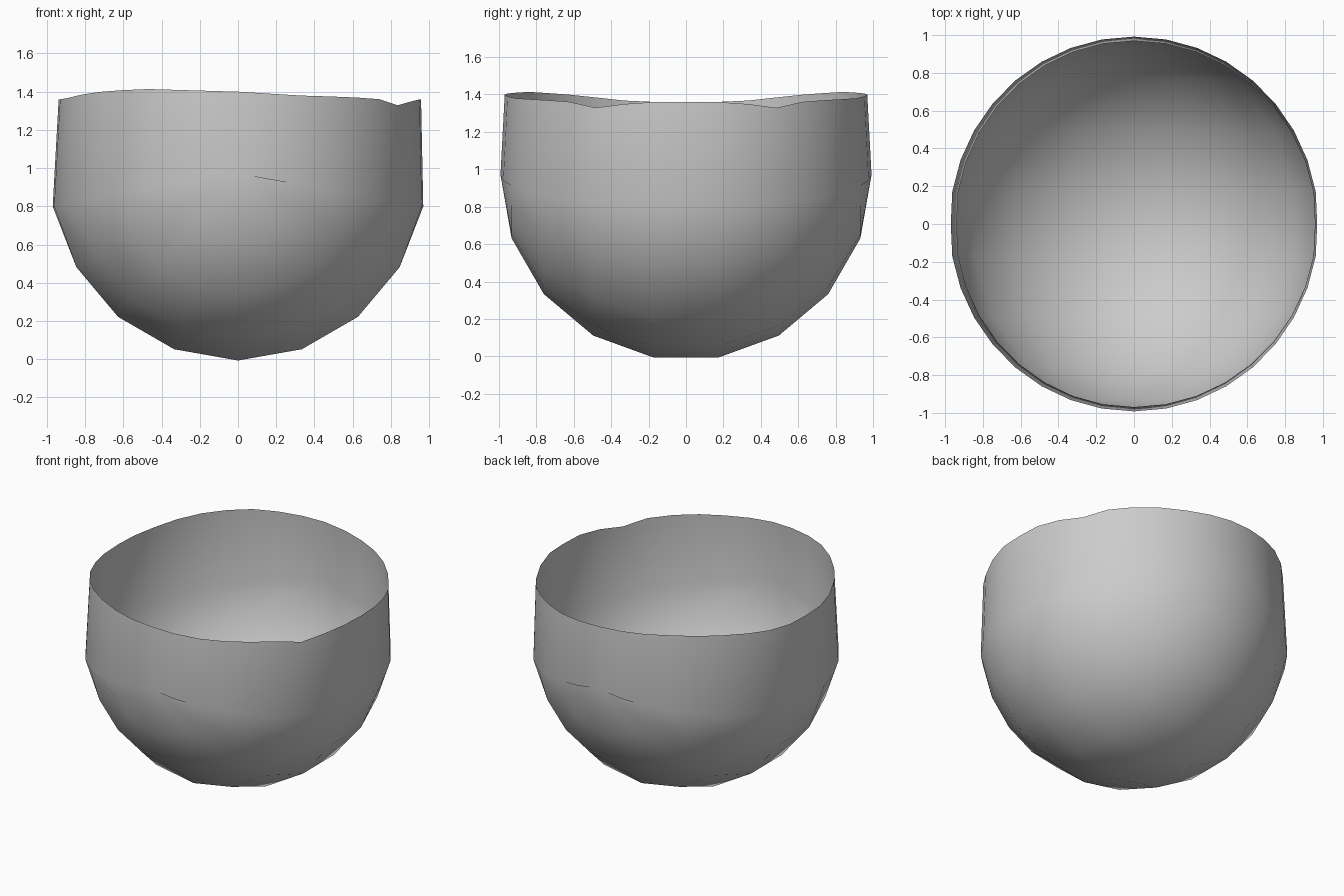
import bpy, bmesh, math
from mathutils import Matrix, Vector

cube = bpy.data.objects.get("Cube")
if cube:
    bpy.data.objects.remove(cube, do_unlink=True)

CENTRE_Z = 0.97
# Rim height along x, from the left side of the bowl to the right
RIM = [(-1.0, 1.36), (-0.95, 1.36), (-0.8, 1.395), (-0.53, 1.415), (0.0, 1.40),
       (0.41, 1.375), (0.55, 1.375), (0.76, 1.36), (0.865, 1.322), (0.94, 1.36), (1.0, 1.36)]


def rim_height(x):
    for (x0, z0), (x1, z1) in zip(RIM, RIM[1:]):
        if x <= x1:
            return z0 + (z1 - z0) * (x - x0) / (x1 - x0)
    return RIM[-1][1]


# Lower half of a sphere with its poles at the front and back
bm = bmesh.new()
bmesh.ops.create_uvsphere(bm, u_segments=18, v_segments=9, radius=1,
                          matrix=Matrix.Rotation(math.pi / 2, 4, 'X'))
bmesh.ops.delete(bm, geom=[v for v in bm.verts if v.co.z > 0.01], context='VERTS')

# Finer, rounder boundary for the uneven rim
edges = [e for e in bm.edges if e.is_boundary]
old = set(bm.verts)
bmesh.ops.subdivide_edges(bm, edges=edges, cuts=1)
for v in bm.verts:
    if v not in old and abs(v.co.y) > 0.1:
        v.co *= 0.992 / v.co.length

# Wall drawn up to the rim, leaning in slightly more on the right-hand side
edges = [e for e in bm.edges if e.is_boundary]
wall = bmesh.ops.extrude_edge_only(bm, edges=edges)["geom"]
for v in wall:
    if isinstance(v, bmesh.types.BMVert):
        x, y = v.co.x, v.co.y
        v.co = Vector((x * (0.988 if x > 0 else 0.968), y * 0.977,
                       rim_height(x) - CENTRE_Z))

bmesh.ops.translate(bm, verts=bm.verts, vec=(0, 0, CENTRE_Z))
bmesh.ops.recalc_face_normals(bm, faces=bm.faces)
if sum(f.normal.dot(f.calc_center_median() - Vector((0, 0, CENTRE_Z))) for f in bm.faces) < 0:
    bmesh.ops.reverse_faces(bm, faces=bm.faces)
for f in bm.faces:
    f.smooth = True

mesh = bpy.data.meshes.new("bowl")
bm.to_mesh(mesh)
bm.free()
bowl = bpy.data.objects.new("bowl", mesh)
bpy.context.collection.objects.link(bowl)

# Plain grey
grey = bpy.data.materials.new("light grey")
grey.use_nodes = True
colour = (0.6, 0.6, 0.6, 1)
grey.diffuse_color = colour
grey.node_tree.nodes["Principled BSDF"].inputs["Base Color"].default_value = colour
mesh.materials.append(grey)
